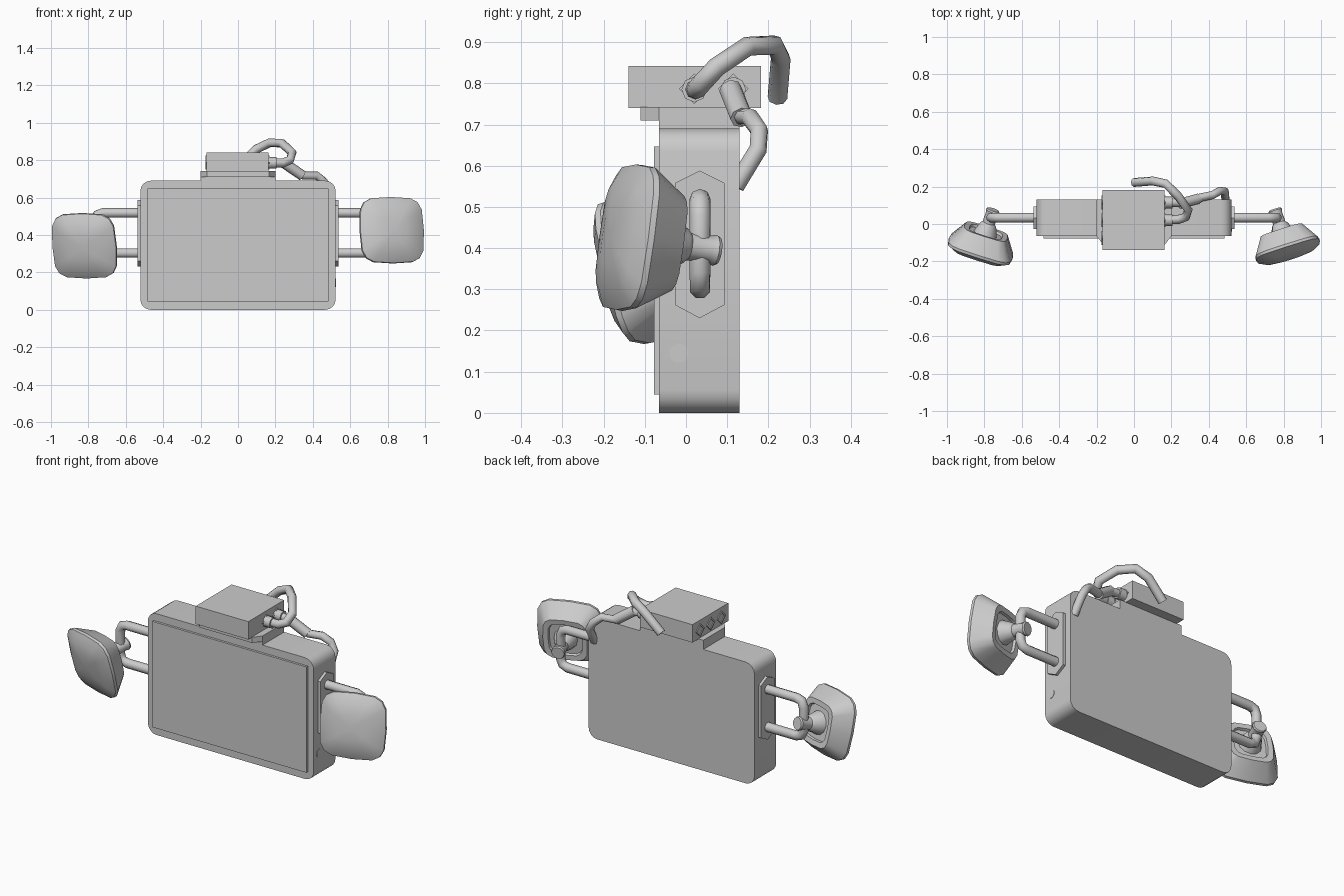
import bpy, bmesh, math
from mathutils import Vector, Matrix

if "Cube" in bpy.data.objects:
    bpy.data.objects.remove(bpy.data.objects["Cube"])

# ---------- helpers ----------
def finish(name, bm, smooth=None):
    bmesh.ops.recalc_face_normals(bm, faces=bm.faces)
    me = bpy.data.meshes.new(name)
    bm.to_mesh(me)
    bm.free()
    ob = bpy.data.objects.new(name, me)
    bpy.context.collection.objects.link(ob)
    if smooth:
        bpy.ops.object.select_all(action='DESELECT')
        ob.select_set(True)
        bpy.context.view_layer.objects.active = ob
        bpy.ops.object.shade_smooth_by_angle(angle=math.radians(smooth))
    return ob

def loft(name, rings, smooth=None, caps=True):
    bm = bmesh.new()
    vs = [[bm.verts.new(p) for p in r] for r in rings]
    n = len(vs[0])
    for a, b in zip(vs, vs[1:]):
        for i in range(n):
            j = (i + 1) % n
            bm.faces.new((a[i], a[j], b[j], b[i]))
    if caps:
        bm.faces.new(vs[0])
        bm.faces.new(vs[-1])
    return finish(name, bm, smooth)

def box(name, x0, x1, y0, y1, z0, z1):
    return loft(name, [[(x0, y0, z), (x1, y0, z), (x1, y1, z), (x0, y1, z)] for z in (z0, z1)])

def rounded_rect(hw, z0, z1, r, y, seg=4):
    pts = []
    for k, (cx, cz) in enumerate([(hw - r, z1 - r), (r - hw, z1 - r), (r - hw, z0 + r), (hw - r, z0 + r)]):
        for i in range(seg + 1):
            a = math.pi / 2 * (k + i / seg)
            pts.append((cx + r * math.cos(a), y, cz + r * math.sin(a)))
    return pts

def tube(name, pts, r, n=8, smooth=50):
    # sweeps a circle along the path with a carried frame
    pts = [Vector(p) for p in pts]
    rings, u = [], None
    for i, p in enumerate(pts):
        a = (p - pts[i - 1]).normalized() if i else None
        b = (pts[i + 1] - p).normalized() if i < len(pts) - 1 else None
        t = ((a or b) + (b or a)).normalized()
        u = t.orthogonal() if u is None else u - t * u.dot(t)
        u.normalize()
        v = t.cross(u)
        rings.append([p + r * (u * math.cos(2 * math.pi * k / n) + v * math.sin(2 * math.pi * k / n))
                      for k in range(n)])
    return loft(name, rings, smooth)

# ---------- main body and screen ----------
loft("body", [rounded_rect(0.522, 0, 0.69, 0.055, y) for y in (-0.065, 0.13)], 40)
box("screen_panel", -0.485, 0.485, -0.078, -0.06, 0.045, 0.647)
tube("side_button", [(0.515, -0.017, 0.145), (0.524, -0.017, 0.145)], 0.024, 12, 30)

# ---------- top unit ----------
box("riser", -0.2, 0.2, -0.065, 0.13, 0.685, 0.715)
loft("mount_plate", [[(-0.2, 0.13, z), (-0.2, -0.065, z), (-0.165, -0.11, z),
                      (0.165, -0.11, z), (0.2, -0.065, z), (0.2, 0.13, z)] for z in (0.71, 0.742)])
box("top_unit", -0.168, 0.163, -0.14, 0.182, 0.74, 0.842)

# ---------- diamond sockets on both ends of the top unit ----------
def diamond(x, y, h):
    return [(x, y + h, 0.787), (x, y, 0.787 + h), (x, y - h, 0.787), (x, y, 0.787 - h)]

for side, face, ys in (("left", -0.168, (-0.075, 0.02, 0.115)), ("right", 0.163, (0.02, 0.115))):
    s = math.copysign(1, face)
    for i, y in enumerate(ys):
        loft(f"{side}_socket_{i + 1}", [diamond(face - s * 0.004, y, 0.037), diamond(face + s * 0.005, y, 0.037),
                                        diamond(face + s * 0.005, y, 0.026), diamond(face + s * 0.001, y, 0.026)])

# ---------- cables ----------
for i, y in enumerate((0.02, 0.115)):
    tube(f"plug_{i + 1}", [(0.16, y, 0.785), (0.205, y, 0.785)], 0.031)
tube("upper_cable", [(0.17, 0.02, 0.785), (0.24, 0.025, 0.785), (0.278, 0.038, 0.80), (0.29, 0.075, 0.84),
                     (0.235, 0.15, 0.89), (0.17, 0.215, 0.893), (0.10, 0.23, 0.86), (0.0, 0.222, 0.765)], 0.024)
tube("lower_cable", [(0.17, 0.115, 0.785), (0.25, 0.113, 0.78), (0.30, 0.12, 0.75), (0.35, 0.14, 0.717),
                     (0.42, 0.155, 0.718), (0.46, 0.178, 0.685), (0.485, 0.175, 0.64), (0.49, 0.12, 0.55)], 0.022)
tube("cable_sleeve", [(0.245, 0.108, 0.785), (0.345, 0.135, 0.717)], 0.028)

# ---------- side plates, handles and swivel heads ----------
def head_ring(joint, rot, d, half):
    pts = []
    for k in range(16):
        a = 2 * math.pi * k / 16
        c, s = math.cos(a), math.sin(a)
        sq = lambda v: math.copysign(abs(v) ** 0.5, v) if abs(v) > 1e-6 else 0
        pts.append(joint + rot @ Vector((sq(c) * half, sq(s) * half, d)))
    return pts

def round_ring(joint, rot, d, r, n=12):
    return [joint + rot @ Vector((r * math.cos(2 * math.pi * k / n), r * math.sin(2 * math.pi * k / n), d))
            for k in range(n)]

for side, s, jz, az in (("right", 1, 0.40, 0.14), ("left", -1, 0.385, -0.24)):
    loft(f"{side}_plate", [[(s * x, y, z) for y, z in ((0.033, 0.588), (0.093, 0.558), (0.093, 0.262),
                                                      (0.033, 0.23), (-0.027, 0.262), (-0.027, 0.558))]
                           for x in (0.51, 0.537)])
    tube(f"{side}_handle", [(s * x, 0.034, z) for x, z in ((0.52, 0.518), (0.72, 0.518), (0.752, 0.508), (0.765, 0.475),
                                                          (0.765, 0.345), (0.752, 0.314), (0.72, 0.303), (0.52, 0.303))], 0.026)
    # local frame: z points out of the front of the head
    joint = Vector((s * 0.767, 0.034, jz))
    f = Vector((s * 0.3, -0.94, az)).normalized()
    x = Vector((0, 0, 1)).cross(f).normalized()
    rot = Matrix((x, f.cross(x), f)).transposed()
    loft(f"{side}_swivel_joint", [round_ring(joint, rot, d, r) for d, r in
                                  ((-0.046, 0.034), (-0.038, 0.038), (-0.02, 0.033), (0.03, 0.034), (0.04, 0.044), (0.095, 0.064))], 35)
    loft(f"{side}_head", [head_ring(joint, rot, d, h) for d, h in
                          ((0.096, 0.088), (0.082, 0.092), (0.08, 0.12), (0.175, 0.179), (0.19, 0.178),
                           (0.215, 0.135), (0.228, 0.07), (0.231, 0.02))], 35)
